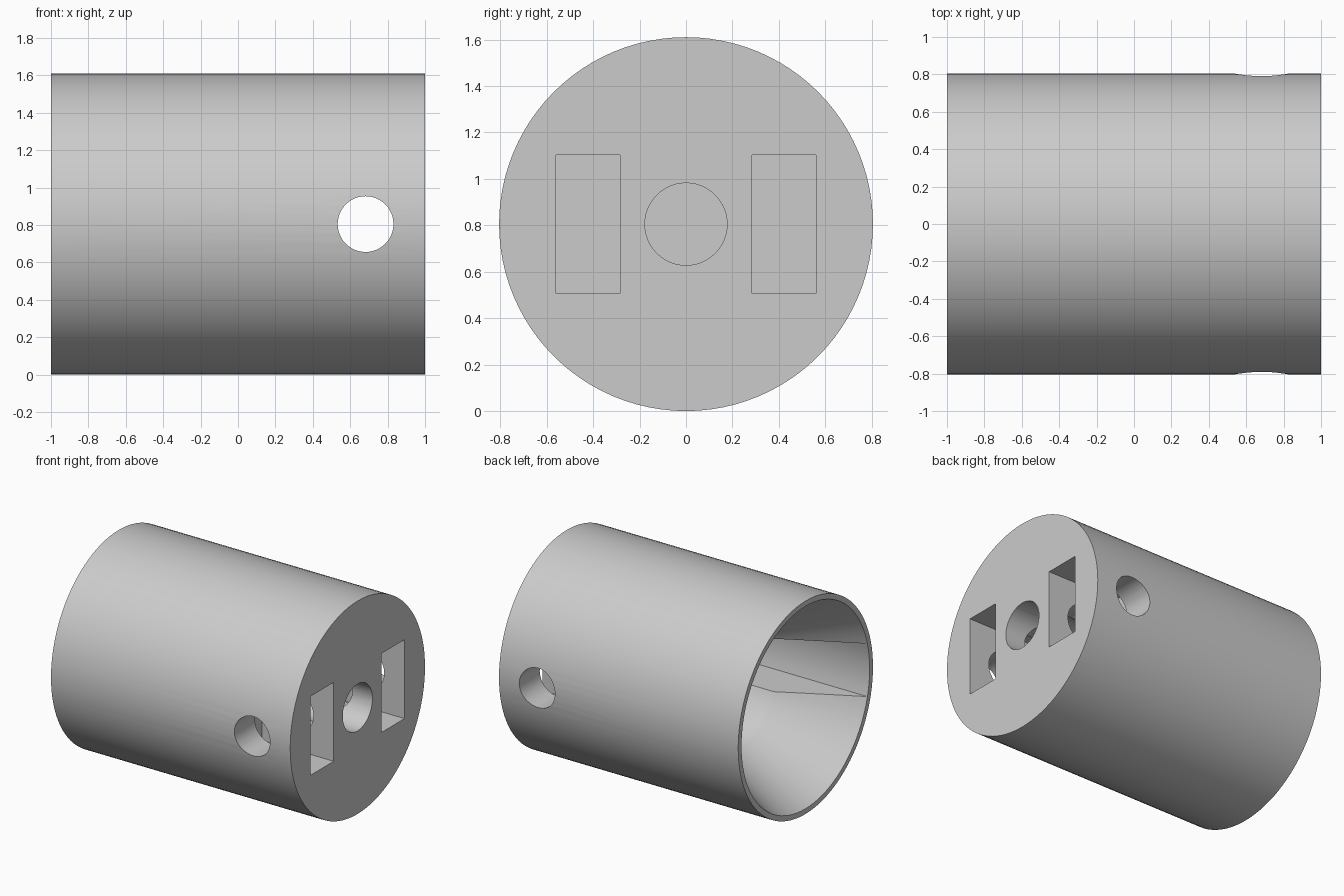
import bpy, bmesh, math
from mathutils import Vector

cube = bpy.data.objects.get("Cube")
if cube:
    bpy.data.objects.remove(cube)

R = 0.805          # outer radius, also the height of the axis
BORE = 0.765       # inner radius at the open rim
NECK = 0.48        # inner radius past the funnel
FLOOR = 0.2        # x of the cavity floor
POCKET = 0.4       # x of the pocket floors

grey = bpy.data.materials.new("plain grey")
grey.use_nodes = True
colour = (0.6, 0.6, 0.6, 1)
grey.diffuse_color = colour
grey.node_tree.nodes["Principled BSDF"].inputs["Base Color"].default_value = colour


def add_object(name, bm):
    bmesh.ops.recalc_face_normals(bm, faces=bm.faces)
    mesh = bpy.data.meshes.new(name)
    bm.to_mesh(mesh)
    bm.free()
    mesh.materials.append(grey)
    obj = bpy.data.objects.new(name, mesh)
    bpy.context.collection.objects.link(obj)
    return obj


def loft(name, sections):
    """Skin equal-length rings of points and cap both ends."""
    bm = bmesh.new()
    rings = [[bm.verts.new(p) for p in ring] for ring in sections]
    n = len(rings[0])
    for a, b in zip(rings, rings[1:]):
        for i in range(n):
            j = (i + 1) % n
            bm.faces.new((a[i], a[j], b[j], b[i]))
    bm.faces.new(rings[0])
    bm.faces.new(rings[-1])
    return add_object(name, bm)


def ring(x, r, n):
    turn = [2 * math.pi * i / n for i in range(n)]
    return [Vector((x, r * math.cos(a), R + r * math.sin(a))) for a in turn]


def turned(name, profile, n):
    return loft(name, [ring(x, r, n) for x, r in profile])


def box(name, low, high):
    bm = bmesh.new()
    bmesh.ops.create_cube(bm, size=1)
    for v in bm.verts:
        v.co = [low[i] + (v.co[i] + 0.5) * (high[i] - low[i]) for i in range(3)]
    return add_object(name, bm)


# Main body, lying along x
body = turned("cylinder_body", [(-1, R), (1, R)], 96)

# Funnel-shaped cavity at the open end
slope = (BORE - NECK) / 0.57
cutters = [turned("funnel_cutter", [(-1.05, BORE + 0.05 * slope), (-0.43, NECK), (FLOOR, NECK)], 96)]

# Straight side slots through the funnel, rounded like the bore
half = math.asin(0.2 / BORE)
angles = [side + half * (k / 4 - 1) for side in (0, math.pi) for k in range(9)]
cutters.append(loft("side_slot_cutter", [
    [(x, BORE * math.cos(a), R + BORE * math.sin(a)) for a in angles]
    for x in (-0.999, FLOOR)]))

# Blind centre hole and a pair of rectangular pockets in the closed end
cutters.append(turned("centre_hole_cutter", [(POCKET, 0.177), (1.1, 0.177)], 48))
for name, y in (("front", -0.56), ("back", 0.285)):
    cutters.append(box(name + "_pocket_cutter", (POCKET, y, R - 0.298), (1.1, y + 0.275, R + 0.298)))

# Cross hole from front to back
cross = turned("cross_hole_cutter", [(-1, 0.149), (1, 0.149)], 48)
for v in cross.data.vertices:
    v.co = (0.682 - v.co.y, v.co.x, v.co.z)
cutters.append(cross)

# Cut everything out of the body
for cutter in cutters:
    mod = body.modifiers.new(cutter.name, 'BOOLEAN')
    mod.operation = 'DIFFERENCE'
    mod.solver = 'EXACT'
    mod.object = cutter
bpy.context.view_layer.objects.active = body
body.select_set(True)
for mod in list(body.modifiers):
    bpy.ops.object.modifier_apply(modifier=mod.name)
for cutter in cutters:
    bpy.data.objects.remove(cutter)

bpy.ops.object.shade_smooth_by_angle(angle=math.radians(25))
